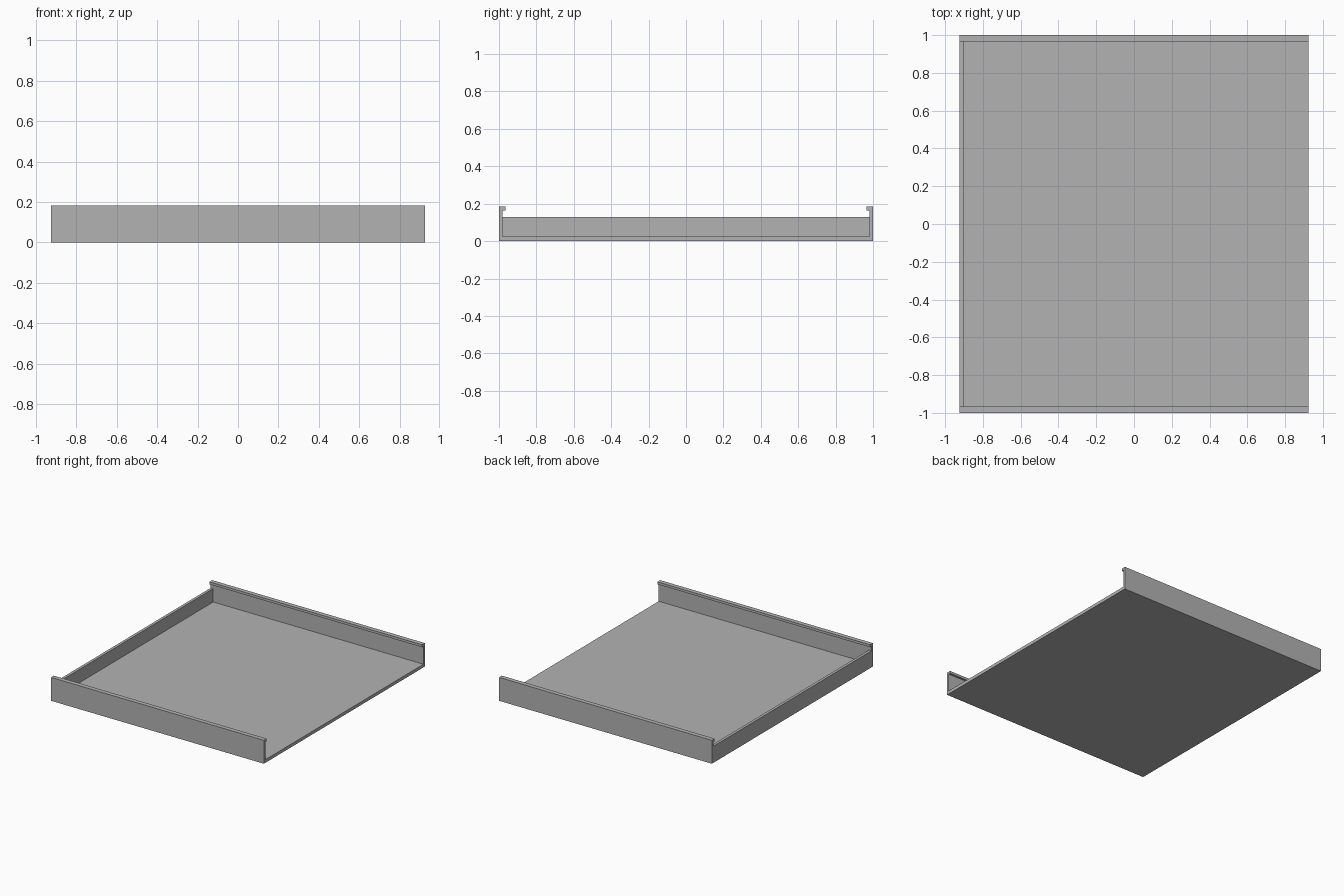
import bpy
import bmesh

if "Cube" in bpy.data.objects:
    bpy.data.objects.remove(bpy.data.objects["Cube"], do_unlink=True)

HALF_X, HALF_Y = 0.925, 1.0
FLOOR, SHEET, LIP = 0.025, 0.018, 0.035
HEIGHT, LIP_BOTTOM, END_HEIGHT = 0.184, 0.165, 0.13

grey = bpy.data.materials.new("plain grey")
grey.use_nodes = True
colour = (0.45, 0.45, 0.45, 1)
grey.diffuse_color = colour
grey.node_tree.nodes["Principled BSDF"].inputs["Base Color"].default_value = colour


def extrude_x(name, profile, x0, x1):
    """Sweep a closed (y, z) profile along x."""
    bm = bmesh.new()
    face = bm.faces.new([bm.verts.new((x0, y, z)) for y, z in profile])
    swept = bmesh.ops.extrude_face_region(bm, geom=[face])["geom"]
    verts = [v for v in swept if isinstance(v, bmesh.types.BMVert)]
    bmesh.ops.translate(bm, verts=verts, vec=(x1 - x0, 0, 0))
    bmesh.ops.recalc_face_normals(bm, faces=bm.faces)
    mesh = bpy.data.meshes.new(name)
    bm.to_mesh(mesh)
    bm.free()
    mesh.materials.append(grey)
    obj = bpy.data.objects.new(name, mesh)
    bpy.context.collection.objects.link(obj)
    return obj


# Folded tray: floor, front and back walls, and inward lips in one section
half = [(HALF_Y, 0), (HALF_Y, HEIGHT), (HALF_Y - LIP, HEIGHT),
        (HALF_Y - LIP, LIP_BOTTOM), (HALF_Y - SHEET, LIP_BOTTOM),
        (HALF_Y - SHEET, FLOOR)]
section = half + [(-y, z) for y, z in reversed(half)]
extrude_x("tray_channel", section, -HALF_X, HALF_X)

# Lower wall closing the right end
inner = HALF_Y - SHEET
extrude_x("end_wall", [(-inner, FLOOR), (inner, FLOOR),
                       (inner, END_HEIGHT), (-inner, END_HEIGHT)],
          -HALF_X, -HALF_X + 0.022)
